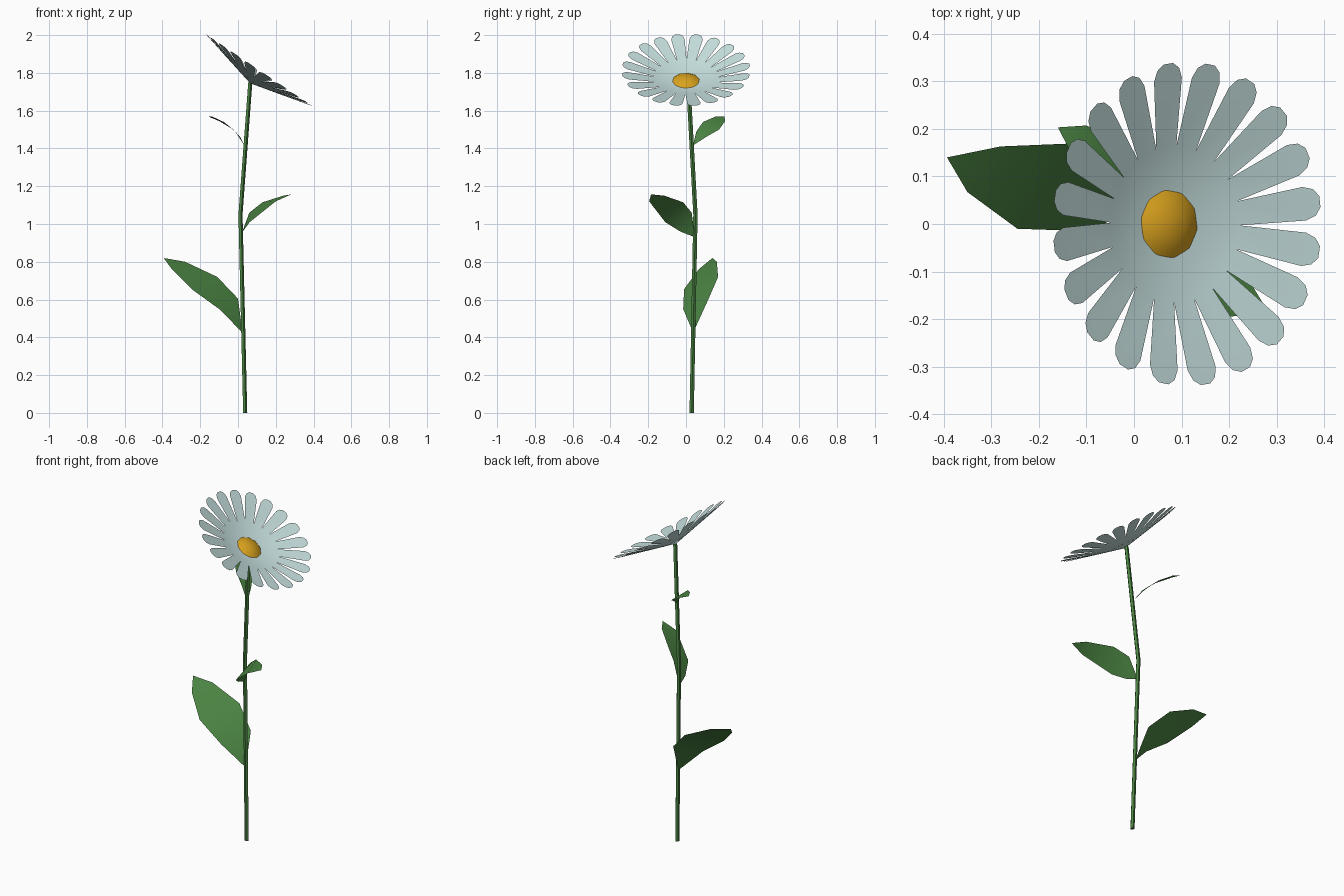
import bpy, bmesh, math
from mathutils import Matrix, Vector

if "Cube" in bpy.data.objects:
    bpy.data.objects.remove(bpy.data.objects["Cube"])


def material(name, rgb):
    m = bpy.data.materials.new(name)
    m.diffuse_color = (*rgb, 1)
    m.use_nodes = True
    m.node_tree.nodes["Principled BSDF"].inputs["Base Color"].default_value = m.diffuse_color
    return m


GREEN = material("leaf green", (0.07, 0.228, 0.055))
WHITE = material("pale petal", (0.56, 0.74, 0.73))
YELLOW = material("yellow centre", (0.69, 0.36, 0.013))


def make(name, verts, faces, mat, matrix=None, smooth=False, face_up=False):
    bm = bmesh.new()
    vs = [bm.verts.new(v) for v in verts]
    for f in faces:
        bm.faces.new([vs[i] for i in f])
    if face_up:
        bm.normal_update()
        bmesh.ops.reverse_faces(bm, faces=[f for f in bm.faces if f.normal.z < 0])
    else:
        bmesh.ops.recalc_face_normals(bm, faces=bm.faces)
    for f in bm.faces:
        f.smooth = smooth
    if matrix:
        bm.transform(matrix)
    me = bpy.data.meshes.new(name)
    bm.to_mesh(me)
    bm.free()
    me.materials.append(mat)
    ob = bpy.data.objects.new(name, me)
    bpy.context.collection.objects.link(ob)
    return ob


def lathe(rings, sides, phase=0, bottom=True):
    """Stack of rings (centre, radius) joined by quads and capped."""
    verts, faces = [], []
    for c, r in rings:
        for i in range(sides):
            a = phase + math.tau * i / sides
            verts.append(Vector(c) + Vector((r * math.cos(a), r * math.sin(a), 0)))
    for k in range(len(rings) - 1):
        for i in range(sides):
            j = (i + 1) % sides
            faces.append((k * sides + i, k * sides + j, (k + 1) * sides + j, (k + 1) * sides + i))
    if bottom:
        faces.append(tuple(range(sides))[::-1])
    faces.append(tuple(range((len(rings) - 1) * sides, len(rings) * sides)))
    return verts, faces


# Stem: five sides, one bend
v, f = lathe([((0.037, 0.03, 0), 0.012), ((0.012, 0.05, 1.05), 0.012),
              ((0.064, 0.012, 1.75), 0.012)], 5)
make("stem", v, f, GREEN)


# Leaves: base, three pairs of edge points, tip
def leaf(name, base, pairs, tip):
    verts = [base] + [p for pair in pairs for p in pair] + [tip]
    faces = [(0, 1, 2), (1, 3, 4, 2), (3, 5, 6, 4), (5, 7, 6)]
    make(name, verts, faces, GREEN, smooth=True, face_up=True)


leaf("lower_leaf", (0.024, 0.038, 0.425),
     [((-0.1, -0.015, 0.55), (0.0, 0.12, 0.605)),
      ((-0.245, -0.01, 0.655), (-0.11, 0.17, 0.72)),
      ((-0.35, 0.067, 0.76), (-0.28, 0.163, 0.80))], (-0.393, 0.14, 0.82))
leaf("middle_leaf", (0.012, 0.047, 0.93),
     [((0.06, 0.03, 1.06), (0.025, -0.03, 0.96)),
      ((0.13, -0.015, 1.115), (0.062, -0.11, 1.01)),
      ((0.24, -0.115, 1.15), (0.2, -0.195, 1.12))], (0.282, -0.185, 1.157))
leaf("upper_leaf", (0.035, 0.036, 1.415),
     [((-0.015, 0.055, 1.49), (0.012, 0.105, 1.46)),
      ((-0.075, 0.09, 1.54), (-0.025, 0.175, 1.50)),
      ((-0.135, 0.155, 1.568), (-0.1, 0.207, 1.545))], (-0.16, 0.203, 1.57))

# Flower head frame, tilted toward +x
HEAD = Matrix.Translation((0.064, 0, 1.745)) @ Matrix.Rotation(math.radians(34), 4, 'Y')

# Petals: shallow cone split into twenty rounded petals
N, RISE, NOTCH = 20, math.tan(math.radians(14)), 0.163
half = math.pi / N
start = half - math.radians(1)
outline = [(0.306, -0.0355), (0.328, -0.028), (0.34, -0.012),
           (0.34, 0.012), (0.328, 0.028), (0.306, 0.0355)]
verts, faces = [(0, 0, 0)], []
for i in range(N):
    a = math.tau * i / N + start - half
    verts.append((NOTCH * math.cos(a), NOTCH * math.sin(a), NOTCH * math.cos(half) * RISE))
for i in range(N):
    a = math.tau * i / N + start
    s = len(verts)
    for u, w in outline:
        verts.append((u * math.cos(a) - w * math.sin(a), u * math.sin(a) + w * math.cos(a), u * RISE))
    n0, n1 = 1 + i, 1 + (i + 1) % N
    faces.append((0, n0, n1))
    faces.append((n0, *range(s, s + len(outline)), n1))
make("petals", verts, faces, WHITE, HEAD, smooth=True, face_up=True)

# Flower centre: low ten-sided dome sitting in the cone
v, f = lathe([((0, 0, 0.017), 0.073), ((0, 0, 0.030), 0.052),
              ((0, 0, 0.038), 0.026), ((0, 0, 0.040), 0.004)], 10, math.radians(-9), False)
make("flower_centre", v, f, YELLOW, HEAD, smooth=True, face_up=True)
